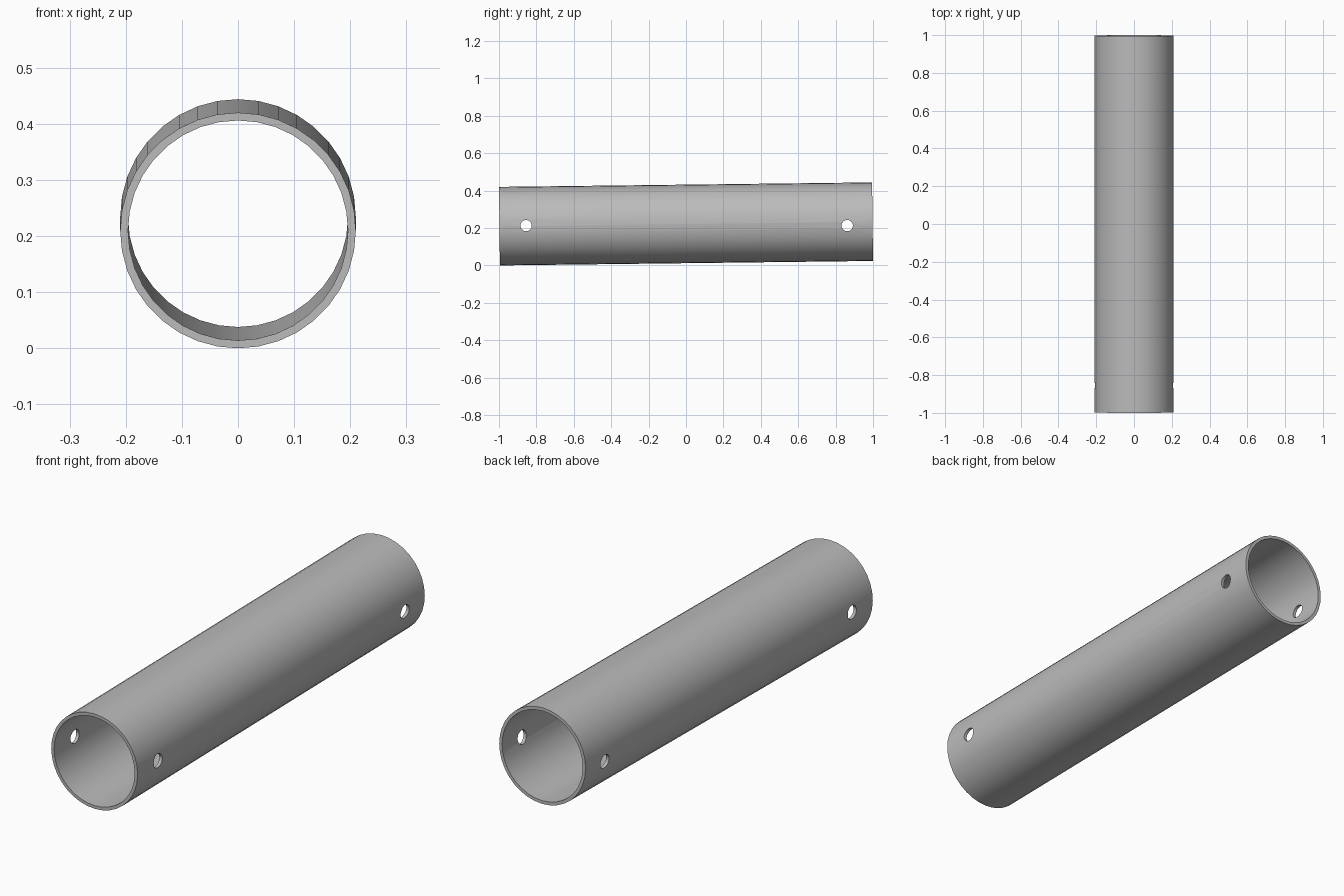
import bpy
import math

if "Cube" in bpy.data.objects:
    bpy.data.objects.remove(bpy.data.objects["Cube"], do_unlink=True)

OUTER, INNER, LENGTH, TILT = 0.21, 0.196, 1.995, 0.012
CENTRE_Z = 0.222
HOLE_RADIUS, HOLE_Z = 0.03, 0.213

steel = bpy.data.materials.new("grey_steel")
steel.use_nodes = True
colour = (0.5, 0.5, 0.5, 1)
steel.diffuse_color = colour
steel.node_tree.nodes["Principled BSDF"].inputs["Base Color"].default_value = colour


def cylinder(name, radius, depth, sides, location, rotation):
    bpy.ops.mesh.primitive_cylinder_add(
        vertices=sides, radius=radius, depth=depth, location=location, rotation=rotation)
    obj = bpy.context.object
    obj.name = name
    obj.data.materials.append(steel)
    return obj


def cut(target, cutter):
    mod = target.modifiers.new("cut_" + cutter.name, "BOOLEAN")
    mod.operation = "DIFFERENCE"
    mod.solver = "EXACT"
    mod.object = cutter
    bpy.context.view_layer.objects.active = target
    bpy.ops.object.modifier_apply(modifier=mod.name)
    bpy.data.objects.remove(cutter, do_unlink=True)


# Slightly tilted tube, rising towards the back
slope = (math.pi / 2 + TILT, 0, 0)
tube = cylinder("tube", OUTER, LENGTH, 36, (0, 0, CENTRE_Z), slope)
cut(tube, cylinder("bore", INNER, LENGTH * 1.2, 36, (0, 0, CENTRE_Z), slope))

# Level cross holes through both walls near each end
for y in (-0.855, 0.862):
    cut(tube, cylinder("cross_hole", HOLE_RADIUS, 1, 32, (0, y, HOLE_Z), (0, math.pi / 2, 0)))

# Smooth walls with crisp rims
bpy.ops.object.select_all(action="DESELECT")
tube.select_set(True)
bpy.context.view_layer.objects.active = tube
bpy.ops.object.shade_smooth_by_angle(angle=math.radians(30))
